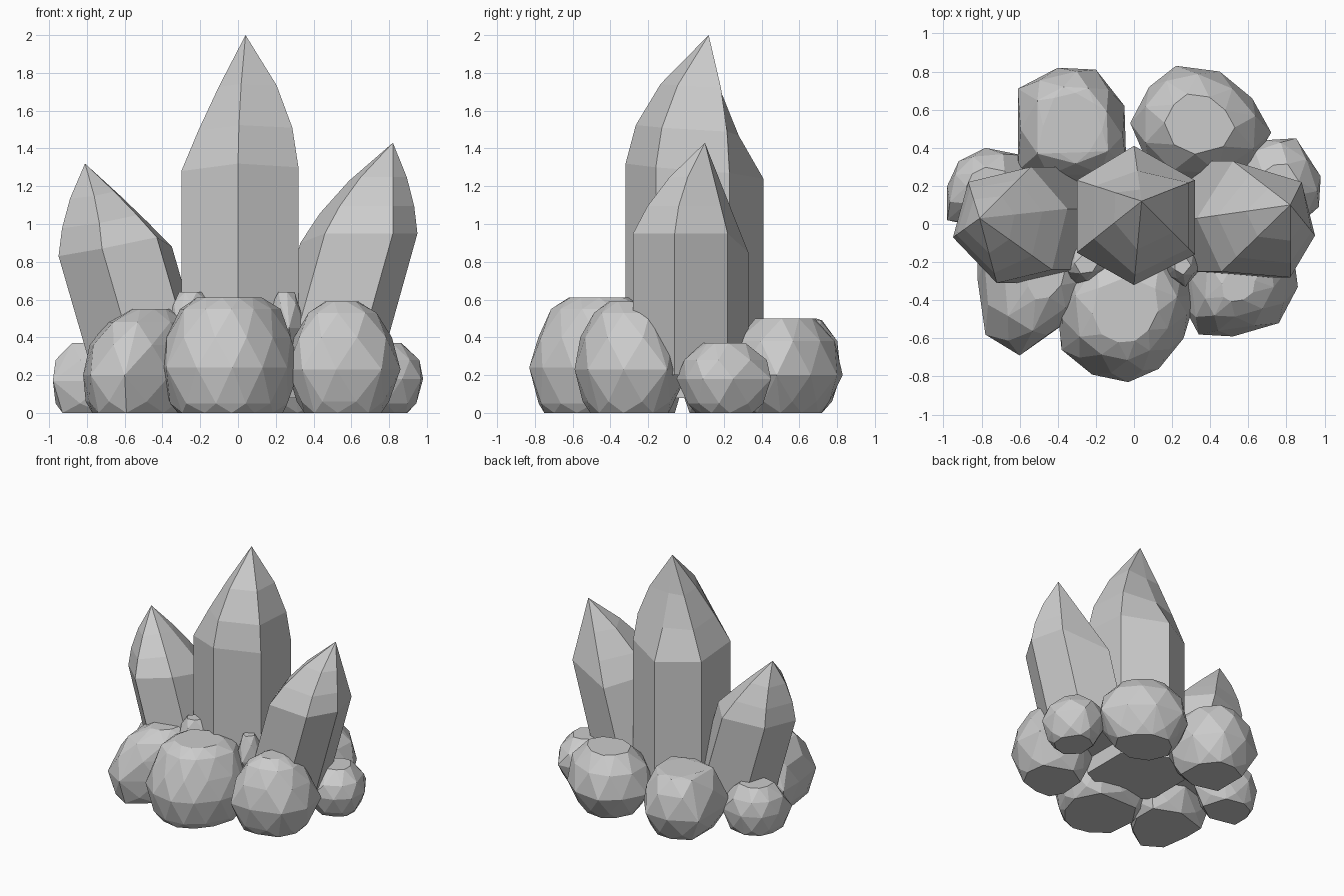
import bpy, bmesh, math
from mathutils import Vector

cube = bpy.data.objects.get("Cube")
if cube:
    bpy.data.objects.remove(cube, do_unlink=True)

# One stone grey for everything
stone = bpy.data.materials.new("stone_grey")
stone.use_nodes = True
stone.diffuse_color = (0.6, 0.6, 0.6, 1)
stone.node_tree.nodes["Principled BSDF"].inputs["Base Color"].default_value = (0.6, 0.6, 0.6, 1)


def add_object(name, bm):
    bmesh.ops.recalc_face_normals(bm, faces=bm.faces)
    mesh = bpy.data.meshes.new(name)
    bm.to_mesh(mesh)
    bm.free()
    mesh.materials.append(stone)
    bpy.context.collection.objects.link(bpy.data.objects.new(name, mesh))


def crystal(name, apex, corners, lean, base_z):
    """Six-sided column: corners are (x, y, shoulder height, tip bulge)."""
    apex = Vector(apex)
    bm = bmesh.new()
    base = [bm.verts.new((x - lean * (z - base_z), y, base_z)) for x, y, z, _ in corners]
    bm.faces.new(base)
    rings = [base]
    for t in (0, 0.3, 0.62):
        ring = []
        for x, y, z, bulge in corners:
            s = 1 - t + bulge * 4 * t * (1 - t)
            ring.append(bm.verts.new((apex.x + (x - apex.x) * s,
                                      apex.y + (y - apex.y) * s,
                                      z + (apex.z - z) * t)))
        rings.append(ring)
    for low, high in zip(rings, rings[1:]):
        for i in range(6):
            j = (i + 1) % 6
            bm.faces.new((low[i], low[j], high[j], high[i]))
    tip = bm.verts.new(apex)
    for i in range(6):
        bm.faces.new((rings[-1][i], rings[-1][(i + 1) % 6], tip))
    add_object(name, bm)


def rock(name, outline, levels, top_shift=(0, 0)):
    """Faceted boulder: hull of a plan outline scaled at (height, scale) levels."""
    outline = [Vector(p) for p in outline]
    centre = sum(outline, Vector((0, 0))) / len(outline)
    middles = [(a + b) / 2 for a, b in zip(outline, outline[1:] + outline[:1])]
    bm = bmesh.new()
    widest = max(range(len(levels)), key=lambda k: levels[k][1])
    for k, (z, scale) in enumerate(levels):
        # Neighbouring levels alternate corners and edge middles
        ring = middles if (k - widest) % 2 else outline
        shift = Vector(top_shift) * max(0, k - widest) / (len(levels) - 1 - widest)
        for p in ring:
            q = centre + (p - centre) * scale + shift
            bm.verts.new((q.x, q.y, z))
    hull = bmesh.ops.convex_hull(bm, input=bm.verts)
    loose = set(hull["geom_interior"]) | set(hull["geom_unused"])
    bmesh.ops.delete(bm, geom=[v for v in loose if isinstance(v, bmesh.types.BMVert)],
                     context="VERTS")
    bmesh.ops.dissolve_limit(bm, angle_limit=math.radians(6), verts=bm.verts, edges=bm.edges)
    add_object(name, bm)


# Crystals
crystal("centre_crystal", (0.04, 0.12, 2.0), [
    (0.0, -0.32, 1.32, 0.21), (0.32, -0.16, 1.3, 0.22), (0.32, 0.23, 1.27, 0.22),
    (0.0, 0.41, 1.24, -0.18), (-0.3, 0.23, 1.25, 0.03), (-0.3, -0.15, 1.28, 0.04)], 0, 0.08)
crystal("right_crystal", (-0.81, 0.03, 1.32), [
    (-0.95, -0.07, 0.83, 0.2), (-0.72, -0.31, 0.87, 0.17), (-0.43, -0.24, 0.93, 0.03),
    (-0.35, 0.08, 0.88, 0.02), (-0.54, 0.3, 0.88, 0.05), (-0.87, 0.22, 0.85, 0.15)], -0.29, 0.2)
crystal("left_crystal", (0.82, 0.1, 1.43), [
    (0.95, -0.06, 0.95, 0.2), (0.82, -0.28, 0.95, 0.12), (0.46, -0.25, 0.95, 0.1),
    (0.33, 0.03, 0.9, 0.1), (0.52, 0.33, 0.85, 0), (0.88, 0.22, 0.95, 0)], 0.28, 0.2)

# Boulders around the base
rock("front_rock", [
    (-0.41, -0.36), (-0.38, -0.66), (-0.22, -0.79), (-0.03, -0.83), (0.13, -0.76),
    (0.26, -0.6), (0.33, -0.37), (0.2, -0.12), (-0.25, -0.12)],
    [(0, 0.75), (0.05, 0.9), (0.24, 1), (0.4, 0.95), (0.55, 0.72), (0.61, 0.5)], (0, 0.04))
rock("front_right_rock", [
    (-0.82, -0.1), (-0.82, -0.3), (-0.78, -0.58), (-0.6, -0.69), (-0.36, -0.52),
    (-0.25, -0.33), (-0.25, -0.1), (-0.5, 0.0)],
    [(0, 0.82), (0.06, 0.95), (0.2, 1), (0.36, 0.97), (0.48, 0.72), (0.55, 0.35)], (0.08, 0.04))
rock("front_left_rock", [
    (0.86, -0.33), (0.76, -0.52), (0.52, -0.59), (0.34, -0.58), (0.26, -0.43),
    (0.28, -0.12), (0.5, 0.02), (0.83, -0.1)],
    [(0, 0.68), (0.06, 0.85), (0.23, 1), (0.4, 0.9), (0.53, 0.6), (0.59, 0.3)])
rock("back_right_rock", [
    (-0.61, 0.28), (-0.61, 0.71), (-0.4, 0.82), (-0.2, 0.81), (-0.05, 0.62),
    (-0.04, 0.3), (-0.3, 0.2)],
    [(0, 0.65), (0.06, 0.85), (0.2, 1), (0.38, 0.95), (0.49, 0.65), (0.5, 0.55)])
rock("back_left_rock", [
    (-0.02, 0.53), (0.08, 0.72), (0.22, 0.83), (0.45, 0.8), (0.62, 0.66), (0.72, 0.48),
    (0.6, 0.28), (0.3, 0.2), (0.08, 0.3)],
    [(0, 0.62), (0.06, 0.8), (0.2, 1), (0.38, 0.9), (0.5, 0.5)])
rock("side_right_rock", [
    (-0.98, 0.02), (-0.98, 0.2), (-0.92, 0.33), (-0.78, 0.4), (-0.58, 0.36),
    (-0.5, 0.1), (-0.7, -0.04)],
    [(0, 0.75), (0.05, 0.93), (0.17, 1), (0.28, 0.93), (0.37, 0.5)])
rock("side_left_rock", [
    (0.69, 0.44), (0.85, 0.45), (0.98, 0.25), (0.97, 0.09), (0.87, 0.0),
    (0.7, -0.05), (0.54, 0.1), (0.56, 0.35)],
    [(0, 0.6), (0.05, 0.85), (0.18, 1), (0.28, 0.93), (0.37, 0.45)])

# Small stones wedged against the centre crystal
wedge = [(0.3, 0.7), (0.45, 1), (0.58, 0.85), (0.64, 0.45)]
rock("small_right_stone", [(-0.39, -0.2), (-0.32, -0.32), (-0.18, -0.3), (-0.1, -0.17),
                           (-0.25, -0.06)], wedge)
rock("small_left_stone", [(0.36, -0.22), (0.27, -0.33), (0.17, -0.27), (0.17, -0.15),
                          (0.28, -0.1)], wedge)
